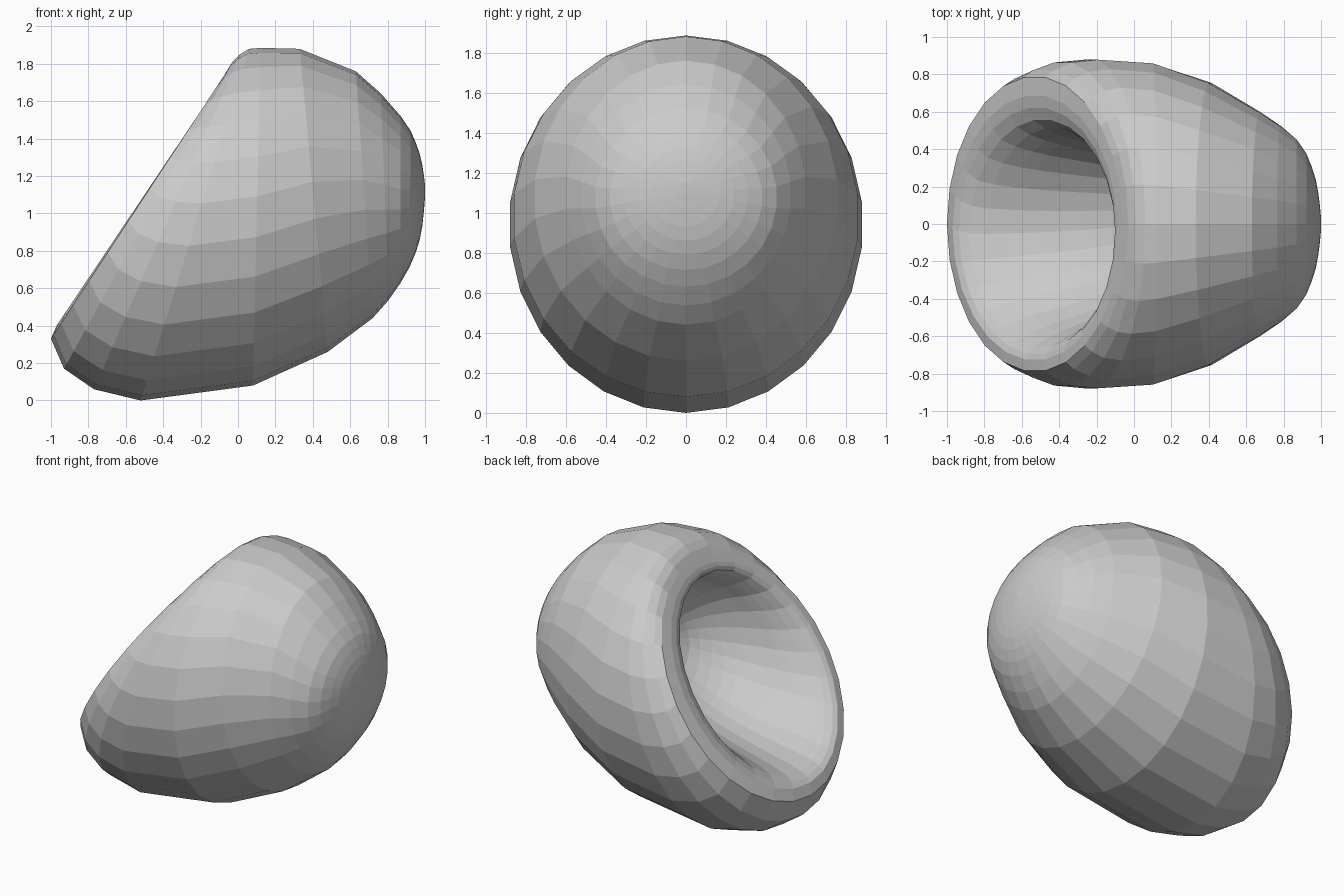
import bpy, bmesh, math
from mathutils import Vector

if "Cube" in bpy.data.objects:
    bpy.data.objects.remove(bpy.data.objects["Cube"])

SEGMENTS = 26

# Each ring: top x, top z, bottom x, bottom z, half width in y, y shift, steps to the next ring
RINGS = [
    # rounded tip
    (1.00, 1.15, 1.00, 1.09, 0.03, 0, 2),
    (0.985, 1.26, 0.985, 0.93, 0.17, 0, 2),
    (0.95, 1.38, 0.95, 0.79, 0.31, 0, 2),
    (0.87, 1.52, 0.87, 0.63, 0.455, 0, 2),
    # broad outer body
    (0.63, 1.76, 0.72, 0.44, 0.60, 0, 1),
    (0.33, 1.88, 0.48, 0.26, 0.76, 0, 1),
    (0.12, 1.885, 0.08, 0.08, 0.865, 0, 1),
    (0.06, 1.88, -0.52, 0.00, 0.885, 0, 1),
    (0.01, 1.85, -0.77, 0.06, 0.87, 0, 1),
    # slanted rim, rolling gently inwards
    (-0.03, 1.81, -0.93, 0.17, 0.83, 0, 1),
    (-0.06, 1.76, -1.00, 0.33, 0.79, 0, 1),
    (-0.09, 1.71, -0.97, 0.40, 0.71, -0.02, 2),
    (-0.10, 1.65, -0.88, 0.45, 0.61, -0.05, 2),
    # hollow
    (-0.03, 1.59, -0.68, 0.50, 0.53, -0.05, 3),
    (0.06, 1.53, -0.40, 0.57, 0.46, -0.04, 3),
    (0.14, 1.44, -0.12, 0.68, 0.38, -0.02, 3),
    (0.21, 1.31, 0.10, 0.85, 0.25, 0, 2),
    (0.24, 1.15, 0.23, 1.06, 0.05, 0, 1),
]


def smooth_between(a, b, c, d, t):
    """Catmull-Rom curve from b to c."""
    return [0.5 * (2 * q + (r - p) * t + (2 * p - 5 * q + 4 * r - s) * t * t
                   + (3 * q - p - 3 * r + s) * t ** 3)
            for p, q, r, s in zip(a, b, c, d)]


def refined(rings):
    out = []
    last = len(rings) - 1
    for i in range(last):
        a, b, c, d = (rings[max(0, min(last, i + k))] for k in (-1, 0, 1, 2))
        for n in range(b[6]):
            out.append(smooth_between(a[:6], b[:6], c[:6], d[:6], n / b[6]))
    out.append(rings[last][:6])
    return out


def add_ring(bm, ring):
    tx, tz, bx, bz, width, shift = ring
    centre = Vector(((tx + bx) / 2, shift, (tz + bz) / 2))
    half = Vector(((tx - bx) / 2, 0, (tz - bz) / 2))
    side = Vector((0, width, 0))
    angles = [2 * math.pi * k / SEGMENTS for k in range(SEGMENTS)]
    return [bm.verts.new(centre + half * math.cos(a) + side * math.sin(a)) for a in angles]


# Hollow shell: one skin running from the tip, over the rim and into the hollow
bm = bmesh.new()
loops = [add_ring(bm, r) for r in refined(RINGS)]
for lower, upper in zip(loops, loops[1:]):
    for k in range(SEGMENTS):
        n = (k + 1) % SEGMENTS
        bm.faces.new((lower[k], lower[n], upper[n], upper[k]))
bm.faces.new(loops[0])
bm.faces.new(loops[-1])
bmesh.ops.recalc_face_normals(bm, faces=bm.faces)

mesh = bpy.data.meshes.new("hollow_shell")
bm.to_mesh(mesh)
bm.free()
shell = bpy.data.objects.new("hollow_shell", mesh)
bpy.context.collection.objects.link(shell)
